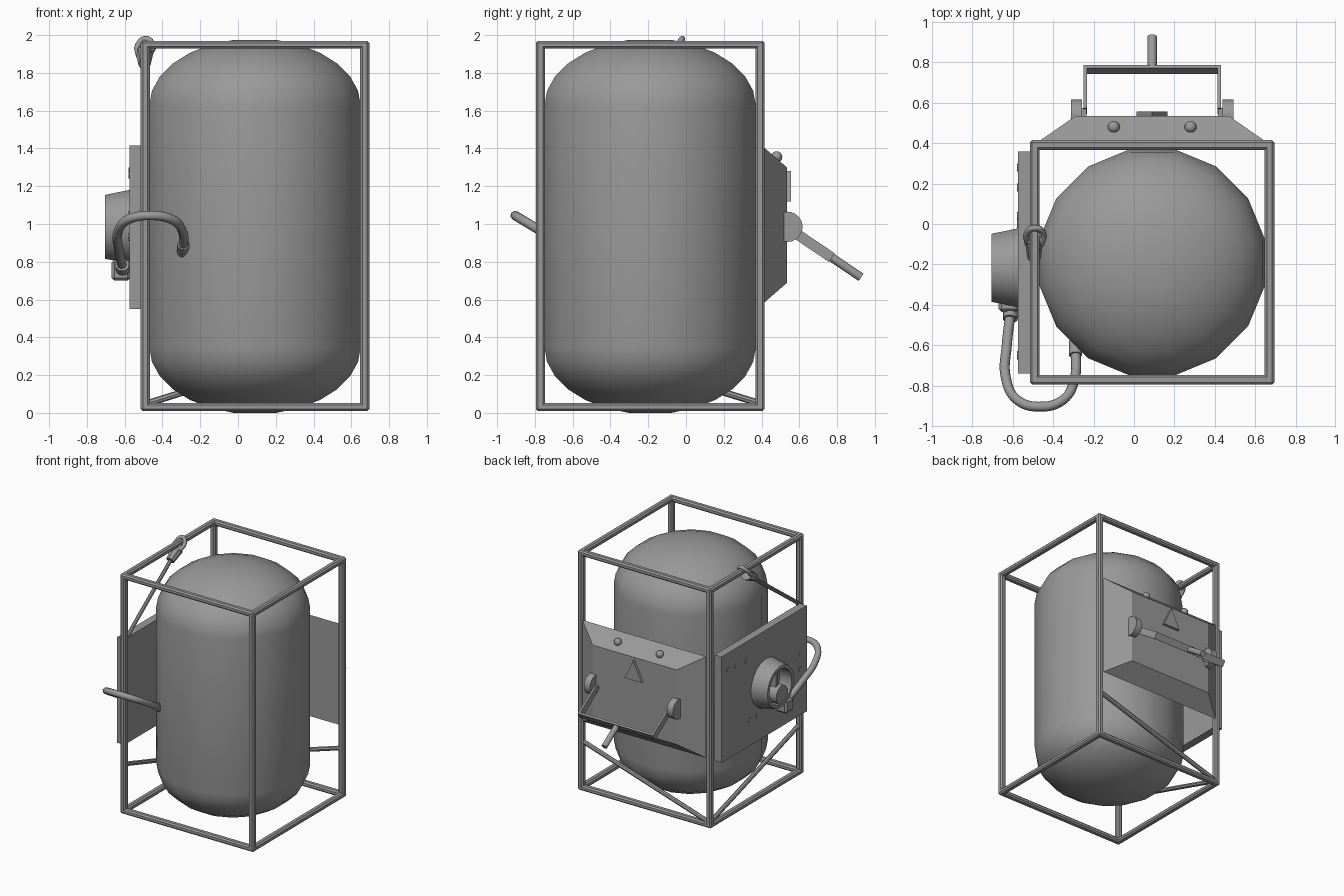
import bpy, bmesh, math
from mathutils import Vector, Matrix

cube = bpy.data.objects.get("Cube")
if cube:
    bpy.data.objects.remove(cube, do_unlink=True)

GREY = (0.32, 0.32, 0.32, 1)
metal = bpy.data.materials.new("grey metal")
metal.use_nodes = True
metal.diffuse_color = GREY
metal.node_tree.nodes["Principled BSDF"].inputs["Base Color"].default_value = GREY

CX, CY = 0.09, -0.19          # axis of tank and frame


def finish(name, bm, smooth=False, bevel=0):
    bmesh.ops.recalc_face_normals(bm, faces=bm.faces)
    mesh = bpy.data.meshes.new(name)
    bm.to_mesh(mesh)
    bm.free()
    mesh.materials.append(metal)
    ob = bpy.data.objects.new(name, mesh)
    bpy.context.collection.objects.link(ob)
    if bevel:
        mod = ob.modifiers.new("Bevel", "BEVEL")
        mod.width = bevel
        mod.segments = 1
    if smooth:
        bpy.ops.object.select_all(action="DESELECT")
        bpy.context.view_layer.objects.active = ob
        ob.select_set(True)
        bpy.ops.object.shade_smooth_by_angle(angle=math.radians(35))
    return ob


def box(name, lo, hi, bevel=0):
    lo, hi = Vector(lo), Vector(hi)
    bm = bmesh.new()
    m = Matrix.Translation((lo + hi) / 2) @ Matrix.Diagonal((*(hi - lo), 1))
    bmesh.ops.create_cube(bm, size=1, matrix=m)
    return finish(name, bm, bevel=bevel)


def along(a, b):
    a, b = Vector(a), Vector(b)
    rot = (b - a).to_track_quat("Z", "Y").to_matrix().to_4x4()
    return Matrix.Translation((a + b) / 2) @ rot, (b - a).length


def rod(name, a, b, r1, r2=None, sides=16):
    m, length = along(a, b)
    bm = bmesh.new()
    bmesh.ops.create_cone(bm, cap_ends=True, segments=sides, radius1=r1,
                          radius2=r1 if r2 is None else r2, depth=length, matrix=m)
    return finish(name, bm, smooth=sides > 6)


def lathe(name, profile, sides, matrix):
    """Spin an (radius, height) profile round local z and close its ends."""
    bm = bmesh.new()
    rings = []
    for r, h in profile:
        rings.append([bm.verts.new(matrix @ Vector((r * math.cos(t), r * math.sin(t), h)))
                      for t in ((i + 0.5) * math.tau / sides for i in range(sides))])
    for p, q in zip(rings, rings[1:]):
        for i in range(sides):
            j = (i + 1) % sides
            bm.faces.new((p[i], p[j], q[j], q[i]))
    bm.faces.new(rings[0])
    bm.faces.new(rings[-1])
    return finish(name, bm, smooth=True)


def tube(name, points, radius):
    curve = bpy.data.curves.new(name, "CURVE")
    curve.dimensions = "3D"
    curve.bevel_depth = radius
    curve.bevel_resolution = 2
    curve.resolution_u = 6
    curve.use_fill_caps = True
    spline = curve.splines.new("BEZIER")
    spline.bezier_points.add(len(points) - 1)
    for bp, co in zip(spline.bezier_points, points):
        bp.co = co
        bp.handle_left_type = bp.handle_right_type = "AUTO"
    curve.materials.append(metal)
    ob = bpy.data.objects.new(name, curve)
    bpy.context.collection.objects.link(ob)
    return ob


# Tank: sixteen-sided body with elliptical domes
R, DOME, LOW, HIGH = 0.571, 0.357, 0.35, 1.625
angles = [math.radians(11.8 + i * (90 - 11.8) / 6) for i in range(7)]
low_half = [(R * math.sin(a), LOW - DOME * math.cos(a)) for a in angles]
high_half = [(r, LOW + HIGH - h) for r, h in reversed(low_half)]
lathe("tank", low_half + high_half, 16, Matrix.Translation((CX, CY, 0)))

# Open frame of twelve chamfered bars
H, W, Z0, Z1 = 0.605, 0.048, 0.01, 1.97
for sx in (-1, 1):
    x = CX + sx * (H - W / 2)
    for sy in (-1, 1):
        y = CY + sy * (H - W / 2)
        box("frame_post", (x - W / 2, y - W / 2, Z0), (x + W / 2, y + W / 2, Z1), 0.011)
for z in (Z0, Z1 - W + 0.006):
    top = z + W - 0.006
    for s in (-1, 1):
        x, y = CX + s * (H - W / 2), CY + s * (H - W / 2)
        box("frame_side_bar", (x - W / 2, CY - H, z), (x + W / 2, CY + H, top), 0.011)
        box("frame_cross_bar", (CX - H, y - W / 2, z), (CX + H, y + W / 2, top), 0.011)

# Diagonal braces low on the back and right sides
rod("back_brace", (-0.48, 0.39, 0.05), (0.67, 0.39, 0.41), 0.018, sides=8)
rod("side_brace", (-0.49, 0.39, 0.05), (-0.49, -0.77, 0.41), 0.018, sides=8)

# Side plate with slots
box("side_plate", (-0.575, -0.74, 0.55), (-0.51, 0.36, 1.415))
for y, z in ((0.28, 1.28), (0.18, 1.27), (0.04, 1.26), (-0.65, 1.05),
             (-0.65, 0.93), (0.0, 0.76), (-0.1, 0.76)):
    rod("plate_stud", (-0.57, y, z), (-0.58, y, z), 0.02, sides=8)

# Round socket: tapered cup with a recessed floor, hub and spoke
cup, _ = along((-0.575, -0.217, 0.985), (-0.705, -0.217, 0.985))
lathe("socket_cup", [(0.197, -0.065), (0.17, 0.065), (0.143, 0.065), (0.143, -0.045)], 24, cup)
rod("socket_hub", (-0.58, -0.24, 0.91), (-0.70, -0.24, 0.91), 0.075)
box("socket_spoke", (-0.67, -0.235, 0.95), (-0.59, -0.205, 1.13))

# Hose looping from the fitting to the tank, in one tilted plane
path = [(-0.61, -0.43), (-0.63, -0.60), (-0.635, -0.76), (-0.58, -0.87), (-0.47, -0.905),
        (-0.35, -0.87), (-0.295, -0.77), (-0.29, -0.60)]


def on_slope(x, y):
    return Vector((x, y, 0.76 - (y + 0.43) * 0.6))


tube("hose", [on_slope(x, y) for x, y in path], 0.025)
rod("hose_collar", on_slope(-0.61, -0.43), on_slope(-0.613, -0.47), 0.037)
rod("hose_end", on_slope(-0.29, -0.58), on_slope(-0.29, -0.65), 0.032)
box("hose_fitting", (-0.67, -0.435, 0.70), (-0.57, -0.34, 0.81), 0.015)

# Back panel: a raised box with four sloping sides
panel = bmesh.new()
bmesh.ops.create_cube(panel, size=2)
for v in panel.verts:
    outer = v.co.y > 0
    v.co = (CX + v.co.x * (0.38 if outer else 0.56), 0.535 if outer else 0.41,
            0.994 + v.co.z * (0.305 if outer else 0.414))
finish("back_panel", panel)
for s in (-1, 1):
    bolt = bmesh.new()
    bmesh.ops.create_uvsphere(bolt, u_segments=16, v_segments=8, radius=0.03,
                              matrix=Matrix.Translation((CX + s * 0.19, 0.48, 1.355)))
    finish("panel_bolt", bolt, smooth=True)

# Triangular plate on the panel
tri = bmesh.new()
face = tri.faces.new([tri.verts.new((CX + dx, 0.53, z))
                      for dx, z in ((-0.077, 1.12), (0.077, 1.12), (0, 1.28))])
ext = bmesh.ops.extrude_face_region(tri, geom=[face])
for v in ext["geom"]:
    if isinstance(v, bmesh.types.BMVert):
        v.co.y = 0.556
finish("triangle_plate", tri)

# Lever: two pivots, two flat arms, a cross bar and a grip
DIR, UP = Vector((0, 0.83, -0.56)), Vector((0, 0.56, 0.83))
start, end = Vector((0, 0.56, 0.965)), Vector((0, 0.765, 0.827))


def slanted(name, center, sx, sd, su):
    m = Matrix((Vector((sx, 0, 0)), DIR * sd, UP * su)).transposed().to_4x4()
    bm = bmesh.new()
    bmesh.ops.create_cube(bm, size=1, matrix=Matrix.Translation(center) @ m)
    finish(name, bm)


for s in (-1, 1):
    px = CX + s * 0.375
    rod("lever_pivot", (px - 0.027, 0.537, 0.985), (px + 0.027, 0.537, 0.985), 0.08, sides=24)
    slanted("lever_arm", (start + end) / 2 + Vector((CX + s * 0.332, 0, 0)),
            0.016, (end - start).length, 0.055)
    box("pivot_link", (min(px, CX + s * 0.325), 0.535, 0.95), (max(px, CX + s * 0.325), 0.575, 0.98))
slanted("lever_bar", end + Vector((CX, 0, 0)), 0.68, 0.016, 0.055)
grip = end + Vector((CX, 0, 0))
rod("lever_grip", grip, grip + DIR * 0.195, 0.023)

# Strap with a hook over the top bar
rod("strap_rod", (-0.5, -0.13, 1.86), (-0.5, -0.76, 1.40), 0.015, sides=8)
rod("hook_body", (-0.495, -0.17, 1.845), (-0.495, -0.075, 1.905), 0.033, 0.047, sides=8)
tube("hook", [(-0.525, -0.10, 1.89), (-0.53, -0.045, 1.945), (-0.49, -0.02, 1.98),
              (-0.45, -0.045, 1.95), (-0.46, -0.10, 1.91)], 0.016)
